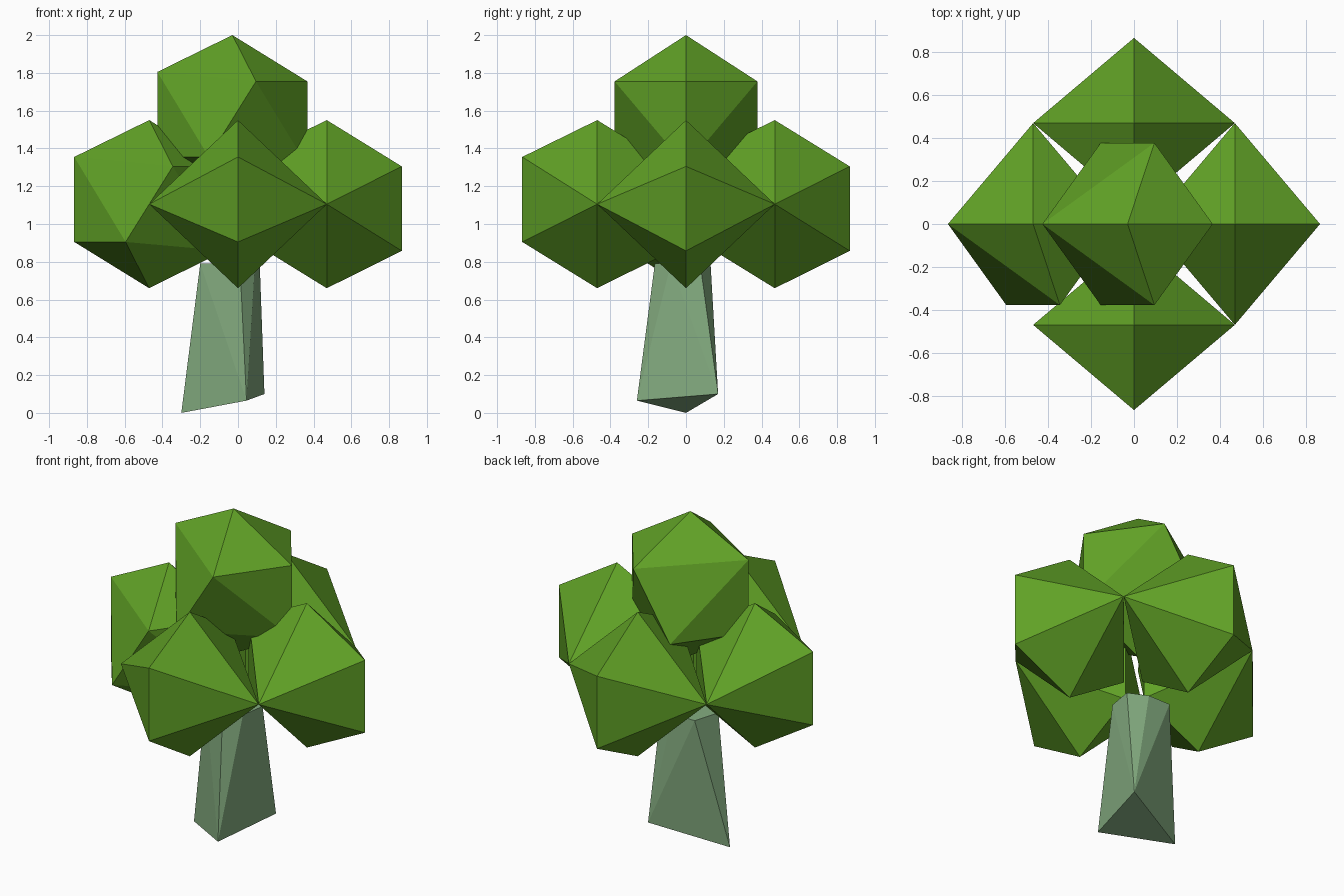
import bpy, bmesh

if "Cube" in bpy.data.objects:
    bpy.data.objects.remove(bpy.data.objects["Cube"])


def material(name, rgb):
    m = bpy.data.materials.new(name)
    m.diffuse_color = (*rgb, 1)
    m.use_nodes = True
    m.node_tree.nodes["Principled BSDF"].inputs["Base Color"].default_value = m.diffuse_color
    return m


leaf = material("leaf_green", (0.117, 0.355, 0.019))
bark = material("bark_grey_green", (0.235, 0.42, 0.22))


def hull(name, points, mat):
    """Flat-faced solid wrapped around a few corner points."""
    bm = bmesh.new()
    for p in points:
        bm.verts.new(p)
    res = bmesh.ops.convex_hull(bm, input=bm.verts[:])
    junk = [g for g in res["geom_interior"] if isinstance(g, bmesh.types.BMVert)]
    if junk:
        bmesh.ops.delete(bm, geom=junk, context="VERTS")
    bmesh.ops.recalc_face_normals(bm, faces=bm.faces[:])
    me = bpy.data.meshes.new(name)
    bm.to_mesh(me)
    bm.free()
    me.materials.append(mat)
    ob = bpy.data.objects.new(name, me)
    bpy.context.collection.objects.link(ob)
    return ob


# Six-cornered ring shared by every foliage clump (across, up)
RING = [(0, 0.445), (0.397, 0.2), (0.397, -0.247),
        (0, -0.445), (-0.397, -0.2), (-0.397, 0.25)]


def clump(name, center, along_y=False, blunt=()):
    """Ring plus two sides; a side is a point, or an edge when blunt."""
    pts = [(u, 0, z) for u, z in RING]
    for s in (-1, 1):
        if s in blunt:
            pts += [(-0.125, s * 0.378, -0.2), (0.125, s * 0.378, 0.2)]
        else:
            pts.append((0, s * 0.47, 0))
    if along_y:
        pts = [(w, u, z) for u, w, z in pts]
    hull(name, [tuple(a + c for a, c in zip(p, center)) for p in pts], leaf)


# Foliage
clump("right_foliage", (0.47, 0, 1.105))
clump("left_foliage", (-0.47, 0, 1.105), blunt=(-1,))
clump("front_foliage", (0, -0.47, 1.105), along_y=True)
clump("back_foliage", (0, 0.47, 1.105), along_y=True)
clump("top_foliage", (-0.03, 0, 1.555), blunt=(-1, 1))

# Trunk: three-cornered slanted foot widening into a six-cornered top
foot = [(-0.30, 0, 0), (0.045, -0.26, 0.065), (0.14, 0.17, 0.10)]
top = [(-0.2, -0.03), (0.01, -0.165), (0.09, -0.08),
       (0.115, 0.075), (0, 0.13), (-0.15, 0.13)]
hull("trunk", foot + [(x, y, 0.79) for x, y in top], bark)
